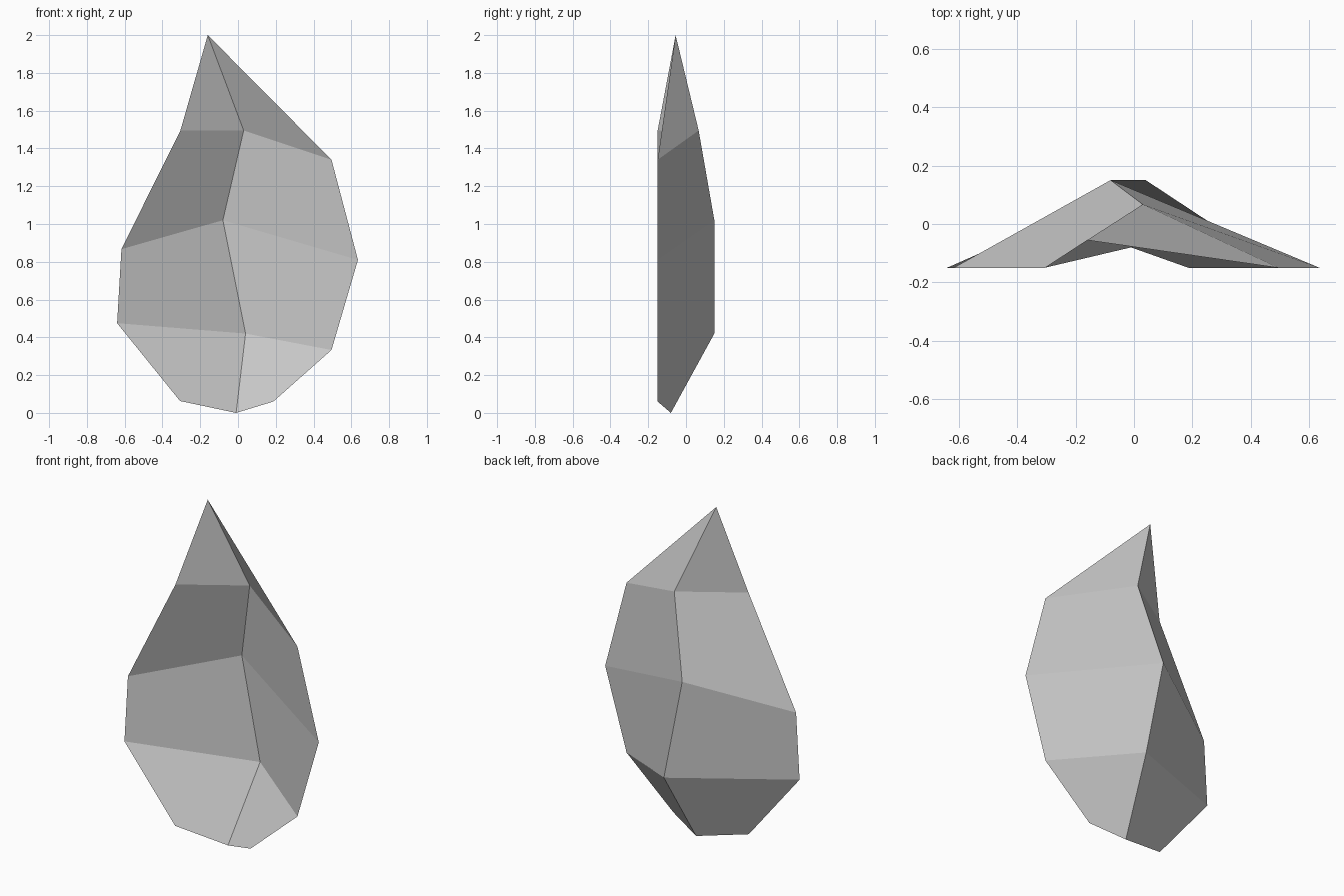
import bpy, bmesh

if "Cube" in bpy.data.objects:
    bpy.data.objects.remove(bpy.data.objects["Cube"])

# Leaf blade: a thin sheet folded back along its midrib; both rims lie at y = -0.15
RIM_Y = -0.15
tip = (-0.16, -0.055, 2.0)
midrib = [(0.03, 0.067, 1.495), (-0.08, 0.15, 1.02), (0.04, 0.15, 0.42), (-0.01, -0.08, 0.0)]
left_rim = [(-0.305, 1.495), (-0.617, 0.867), (-0.64, 0.475), (-0.307, 0.063)]
right_rim = [(0.495, 1.34), (0.635, 0.81), (0.495, 0.333), (0.187, 0.06)]

bm = bmesh.new()
tip_v = bm.verts.new(tip)
mid_v = [bm.verts.new(p) for p in midrib]


def add_half(rim, flip):
    """Fill one half of the leaf between the midrib and a rim."""
    rim_v = [bm.verts.new((x, RIM_Y, z)) for x, z in rim]
    faces = [[tip_v, rim_v[0], mid_v[0]]]
    for i in range(len(rim) - 1):
        faces.append([rim_v[i], rim_v[i + 1], mid_v[i + 1], mid_v[i]])
    for f in faces:
        bm.faces.new(f[::-1] if flip else f)


add_half(left_rim, False)
add_half(right_rim, True)

mesh = bpy.data.meshes.new("leaf")
bm.to_mesh(mesh)
bm.free()
leaf = bpy.data.objects.new("leaf", mesh)
bpy.context.collection.objects.link(leaf)
